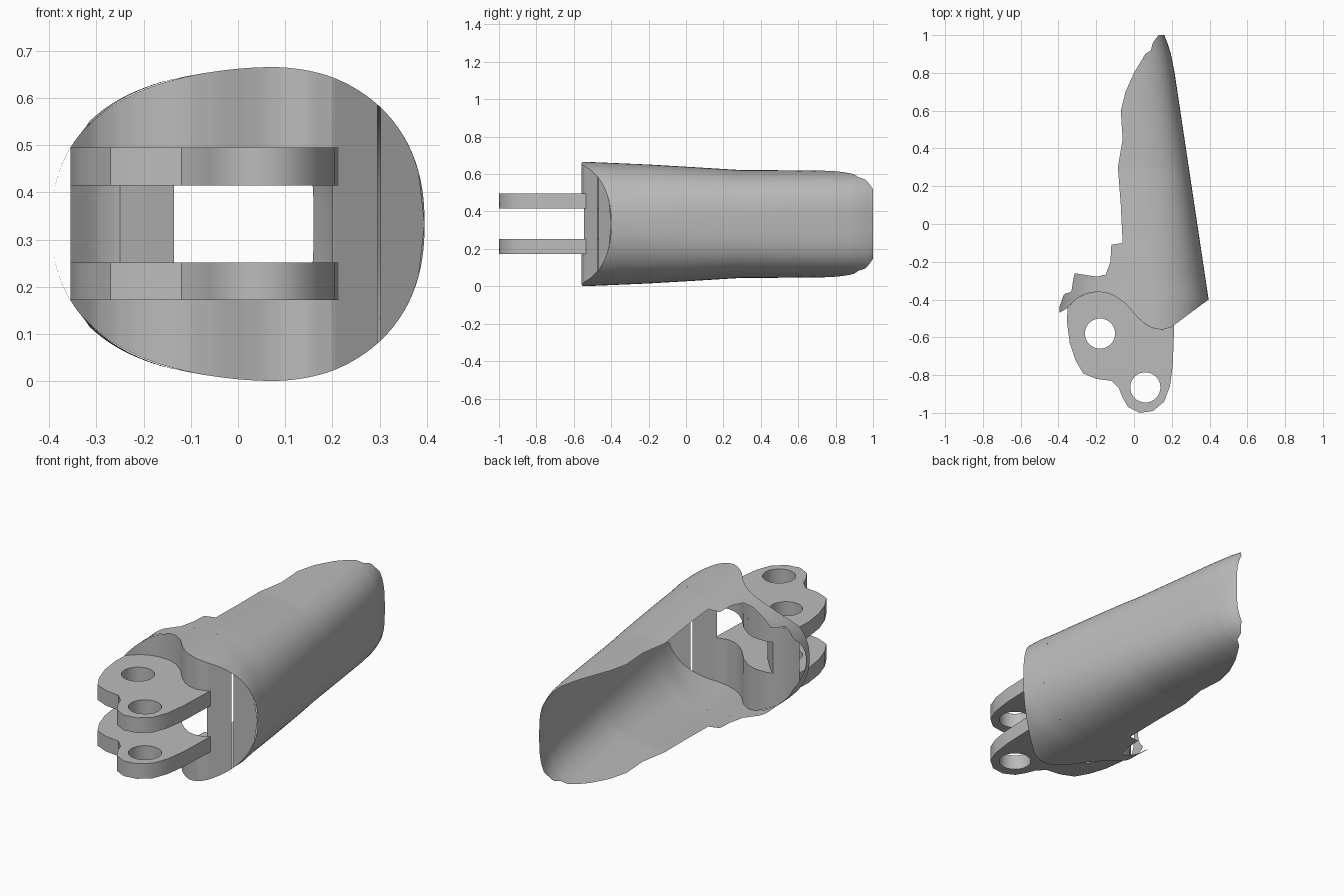
import bpy, bmesh, math

cube = bpy.data.objects.get("Cube")
if cube:
    bpy.data.objects.remove(cube)

grey = bpy.data.materials.new("plain_grey")
grey.use_nodes = True
grey.diffuse_color = (0.5, 0.5, 0.5, 1)
grey.node_tree.nodes["Principled BSDF"].inputs["Base Color"].default_value = (0.5, 0.5, 0.5, 1)

MID_Z, HEIGHT, CENTRE, REACH = 0.333, 0.333, 0.05, 0.395
RIGHT_W, LEFT_W = 0.345, 0.445
SLOT_LOW, SLOT_HIGH, LUG = 0.252, 0.415, 0.08


def lerp_table(table, v):
    if v <= table[0][0]:
        return table[0][1]
    for (a, fa), (b, fb) in zip(table, table[1:]):
        if v <= b:
            return fa + (fb - fa) * (v - a) / (b - a)
    return table[-1][1]


# Plan curves: front wall, rear edge of the strap, ragged trim, outer side
FRONT = [(-.395, -.47), (-.36, -.45), (-.33, -.42), (-.3, -.392), (-.26, -.372), (-.22, -.362),
         (-.18, -.36), (-.14, -.364), (-.1, -.38), (-.04, -.425), (.02, -.495), (.06, -.53),
         (.1, -.552), (.15, -.56), (.2, -.545), (.3, -.47), (.395, -.4)]
STRAP = [(-.395, -.44), (-.37, -.37), (-.33, -.36), (-.31, -.26), (-.17, -.28), (-.15, -.27)]
TRIM = [(-.27, -.15), (-.2, -.125), (-.11, -.12), (-.1, -.06), (.1, -.07), (.3, -.085),
        (.45, -.06), (.6, -.07), (.7, -.045), (.8, 0), (.9, .06), (.92, .09), (.96, .1), (1, .13)]
SIDE = [(-.4, .395), (0, .335), (.4, .275), (.8, .215), (.9, .195), (.95, .18), (1, .16)]
# Height of the oval and its boxiness along the length
SCALE = [(-.55, 1), (-.2, .955), (0, .92), (.3, .865), (.8, .86), (1, .86)]
POWER = [(-.3, 2.3), (.2, 2.8), (1, 3.2)]


def section(angle, y):
    c, s = math.cos(angle), math.sin(angle)
    power = 2 / lerp_table(POWER, y)
    half = RIGHT_W if c > 0 else LEFT_W
    x = CENTRE + math.copysign(half * abs(c) ** power, c)
    return x, math.copysign(HEIGHT * abs(s) ** power, s)


def shell_point(angle, y):
    x, dz = section(angle, y)
    weight = min(1, max(0, (x + REACH) / .245))
    x += weight * (lerp_table(SIDE, y) - REACH)
    return (x, y, MID_Z + dz * lerp_table(SCALE, y))


def offset(x):
    return (x - CENTRE) / (RIGHT_W if x > CENTRE else LEFT_W)


def finish(name, bm):
    bmesh.ops.remove_doubles(bm, verts=bm.verts, dist=1e-5)
    bmesh.ops.dissolve_degenerate(bm, edges=bm.edges, dist=1e-5)
    mesh = bpy.data.meshes.new(name)
    bm.to_mesh(mesh)
    bm.free()
    mesh.materials.append(grey)
    ob = bpy.data.objects.new(name, mesh)
    bpy.context.collection.objects.link(ob)
    bpy.ops.object.select_all(action='DESELECT')
    ob.select_set(True)
    bpy.context.view_layer.objects.active = ob
    bpy.ops.object.shade_smooth_by_angle(angle=math.radians(35))


def sheet(bm, rows, keep=lambda i, j: True):
    grid = [[bm.verts.new(p) for p in row] for row in rows]
    for i in range(len(grid) - 1):
        for j in range(len(grid[0]) - 1):
            if keep(i, j):
                bm.faces.new((grid[i][j], grid[i][j + 1], grid[i + 1][j + 1], grid[i + 1][j]))


# Front band of the shell: a closed oval strap
bm = bmesh.new()
angles = [math.pi * (k / 64 - 1) for k in range(129)]
rows = []
for r in range(7):
    row = []
    for a in angles:
        x = section(a, -.5)[0]
        y = lerp_table(FRONT, x) * (1 - r / 6) + lerp_table(STRAP, x) * r / 6
        row.append(shell_point(a, y))
    rows.append(row)
sheet(bm, rows)

# Rear trough of the shell with its ragged open edge
ys = sorted({-.27 + 1.27 * k / 40 for k in range(41)} | {y for y, _ in TRIM})
rows = []
for y in ys:
    t = offset(lerp_table(TRIM, y) + REACH - lerp_table(SIDE, y))
    start = math.acos(math.copysign(abs(t) ** (lerp_table(POWER, y) / 2), t))
    rows.append([shell_point(start * (k / 32 - 1), y) for k in range(65)])
sheet(bm, rows)
finish("outer_shell", bm)

# Wavy front wall with a window between the lugs and a narrow slit
bm = bmesh.new()
WINDOW, SLIT = (-.25, .2), (.295, .302)
xs = sorted({-.355 + .75 * k / 60 for k in range(61)} | set(WINDOW) | set(SLIT))
rows = []
for x in xs:
    y = lerp_table(FRONT, x)
    power = lerp_table(POWER, y)
    half = HEIGHT * max(0, 1 - abs(offset(x)) ** power) ** (1 / power) * lerp_table(SCALE, y)
    low, high = MID_Z - half, MID_Z + half
    rows.append([(x, y, min(max(z, low), high)) for z in (low, SLOT_LOW, SLOT_HIGH, high)])


def solid(i, j):
    mid = (xs[i] + xs[i + 1]) / 2
    in_window = j == 1 and WINDOW[0] < mid < WINDOW[1]
    return not in_window and not SLIT[0] < mid < SLIT[1]


sheet(bm, rows, solid)
finish("front_wall", bm)

# Curved web between the lugs, just behind the rear pin hole
bm = bmesh.new()
web = [(-.25, -.37), (-.215, -.4), (-.18, -.44), (-.135, -.49)]
sheet(bm, [[(x, y, SLOT_LOW), (x, y, SLOT_HIGH)] for x, y in web])
finish("pin_web", bm)

# Two hinge lugs with pin holes
outline = [(.213, -.535), (.205, -.75), (.19, -.86), (.16, -.94), (.1, -.99), (.03, -1),
           (-.03, -.97), (-.06, -.92), (-.08, -.87), (-.12, -.83), (-.2, -.82), (-.27, -.79),
           (-.31, -.72), (-.34, -.63), (-.355, -.52), (-.352, -.442)]
outline += [p for p in FRONT if -.35 < p[0] < .21]
holes = [[(cx + .08 * math.cos(k * math.pi / 16), cy + .08 * math.sin(k * math.pi / 16))
          for k in range(32)] for cx, cy in ((-.18, -.58), (.06, -.865))]

for name, z in (("lower_lug", SLOT_LOW - LUG / 2), ("upper_lug", SLOT_HIGH + LUG / 2)):
    curve = bpy.data.curves.new(name + "_profile", 'CURVE')
    curve.dimensions, curve.fill_mode, curve.extrude = '2D', 'BOTH', LUG / 2
    for loop in [outline] + holes:
        spline = curve.splines.new('POLY')
        spline.points.add(len(loop) - 1)
        for point, (x, y) in zip(spline.points, loop):
            point.co = (x, y, 0, 1)
        spline.use_cyclic_u = True
    helper = bpy.data.objects.new(name + "_profile", curve)
    bm = bmesh.new()
    bm.from_mesh(helper.to_mesh())
    helper.to_mesh_clear()
    bpy.data.objects.remove(helper)
    bmesh.ops.remove_doubles(bm, verts=bm.verts, dist=1e-5)
    bmesh.ops.recalc_face_normals(bm, faces=bm.faces)
    bmesh.ops.translate(bm, verts=bm.verts, vec=(0, 0, z))
    finish(name, bm)
